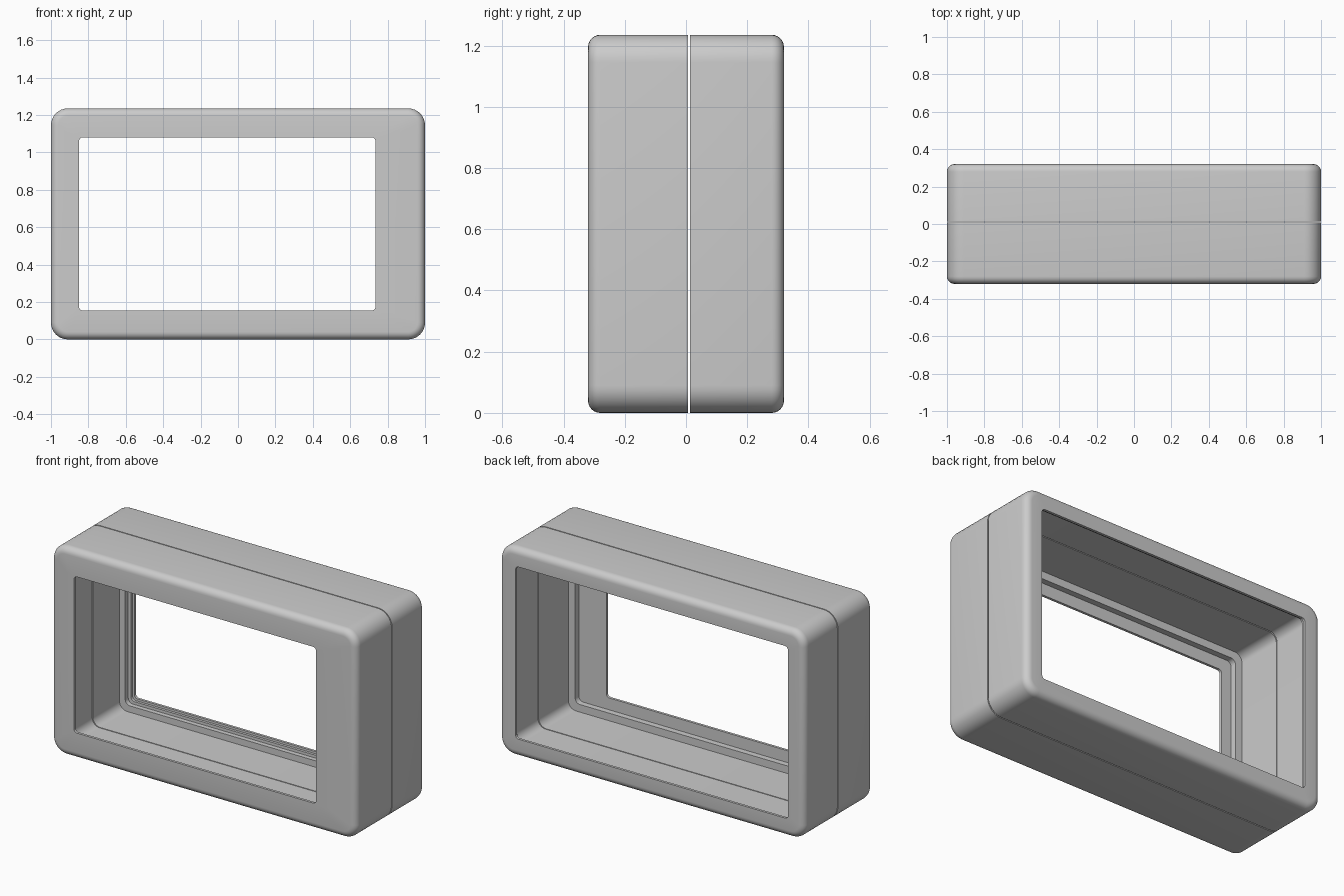
import bpy, bmesh
from math import sin, cos, pi, radians

if "Cube" in bpy.data.objects:
    bpy.data.objects.remove(bpy.data.objects["Cube"])

W, H, D = 1.0, 1.235, 0.32      # half width, height, half depth
CORNER, FILLET, SEG = 0.09, 0.04, 8


def loop(bm, y, x0, x1, z0, z1, r):
    """Rounded rectangle in the xz plane."""
    verts = []
    centres = [(x1 - r, z1 - r), (x0 + r, z1 - r), (x0 + r, z0 + r), (x1 - r, z0 + r)]
    for q, (cx, cz) in enumerate(centres):
        for i in range(SEG + 1):
            a = (q + i / SEG) * pi / 2
            verts.append(bm.verts.new((cx + r * cos(a), y, cz + r * sin(a))))
    return verts


def inset(y, d, r=None):
    """Outer outline moved inward by d."""
    return (y, -W + d, W - d, d, H - d, CORNER - d if r is None else r)


def build(name, sections):
    """Bridge a closed series of outlines into a ring-shaped solid."""
    bm = bmesh.new()
    loops = [loop(bm, *s) for s in sections]
    for k, a in enumerate(loops):
        b = loops[(k + 1) % len(loops)]
        n = len(a)
        for i in range(n):
            j = (i + 1) % n
            bm.faces.new((a[i], a[j], b[j], b[i]))
    bmesh.ops.recalc_face_normals(bm, faces=bm.faces)
    mesh = bpy.data.meshes.new(name)
    bm.to_mesh(mesh)
    bm.free()
    ob = bpy.data.objects.new(name, mesh)
    bpy.context.collection.objects.link(ob)
    bpy.ops.object.select_all(action='DESELECT')
    ob.select_set(True)
    bpy.context.view_layer.objects.active = ob
    bpy.ops.object.shade_smooth_by_angle(angle=radians(30))


def shell(seam, side):
    """Outer wall from the seam to the rounded face edge."""
    out = [inset(seam, 0)]
    for i in range(7):
        a = i / 6 * pi / 2
        out.append(inset(side * (D - FILLET + FILLET * sin(a)), FILLET * (1 - cos(a))))
    return out


# front bezel: thin face with off-centre window, stepped ledge, cavity
window = (-0.85, 0.735, 0.155, 1.08, 0.02)
build("front_bezel", shell(0.007, -1) + [
    (-0.32, *window), (-0.305, *window),
    inset(-0.305, 0.085, 0.03), inset(-0.27, 0.085, 0.03),
    inset(-0.27, 0.04), inset(0.007, 0.04)])

# back frame: large opening with two small ledges
build("back_frame", shell(0.013, 1) + [
    inset(0.32, 0.108, 0.02), inset(0.305, 0.108, 0.02),
    inset(0.305, 0.095, 0.025), inset(0.29, 0.095, 0.025),
    inset(0.29, 0.078, 0.03), inset(0.262, 0.078, 0.03),
    inset(0.262, 0.04), inset(0.013, 0.04)])
